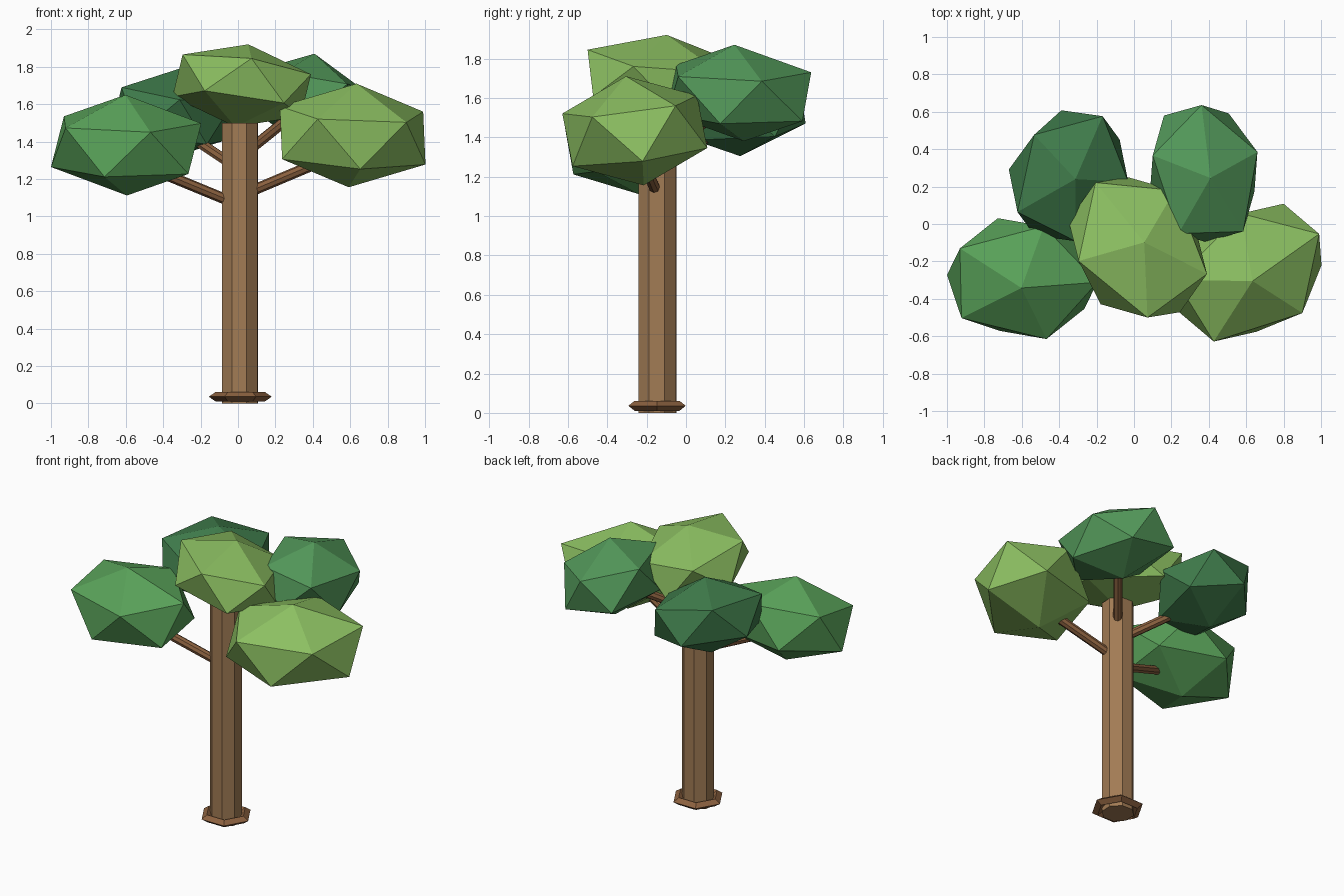
import bpy, bmesh, math
from mathutils import Vector, Matrix

if "Cube" in bpy.data.objects:
    bpy.data.objects.remove(bpy.data.objects["Cube"])


def material(name, rgb):
    m = bpy.data.materials.new(name)
    m.diffuse_color = (*rgb, 1)
    m.use_nodes = True
    m.node_tree.nodes["Principled BSDF"].inputs["Base Color"].default_value = m.diffuse_color
    return m


BARK = material("bark", (0.36, 0.20, 0.09))
ROOT = material("root_bark", (0.26, 0.12, 0.05))
LIGHT = material("leaf_light", (0.26, 0.52, 0.12))
MID = material("leaf_mid", (0.10, 0.36, 0.10))
DEEP = material("leaf_deep", (0.085, 0.31, 0.10))
DARK = material("leaf_dark", (0.05, 0.20, 0.07))


def finish(bm, name, mat):
    bmesh.ops.recalc_face_normals(bm, faces=bm.faces)
    me = bpy.data.meshes.new(name)
    bm.to_mesh(me)
    bm.free()
    me.materials.append(mat)
    ob = bpy.data.objects.new(name, me)
    bpy.context.collection.objects.link(ob)
    return ob


def columns(vecs):
    return Matrix([list(v) for v in vecs]).transposed()


def foliage(name, mat, centre, corners):
    """Icosahedron stretched so one face lands on the three given corners."""
    c = Vector(centre)
    bm = bmesh.new()
    bmesh.ops.create_icosphere(bm, subdivisions=1, radius=1)
    bm.faces.ensure_lookup_table()
    source = columns([v.co for v in bm.faces[0].verts])
    target = columns([Vector(p) - c for p in corners])
    m = target @ source.inverted()
    for v in bm.verts:
        v.co = m @ v.co + c
    finish(bm, name, mat)


def cylinder(name, mat, a, b, r, sides=8, turn=0.0):
    a, b = Vector(a), Vector(b)
    d = b - a
    bm = bmesh.new()
    bmesh.ops.create_cone(bm, cap_ends=True, segments=sides, radius1=r, radius2=r, depth=d.length)
    m = (Matrix.Translation((a + b) / 2) @ d.to_track_quat('Z', 'Y').to_matrix().to_4x4()
         @ Matrix.Rotation(turn, 4, 'Z'))
    bm.transform(m)
    finish(bm, name, mat)


# Trunk
bm = bmesh.new()
bmesh.ops.create_cone(bm, cap_ends=True, segments=8, radius1=0.103, radius2=0.103, depth=1.5)
bm.transform(Matrix.Translation((0.01, -0.145, 0.75)) @ Matrix.Rotation(math.radians(20.5), 4, 'Z'))
finish(bm, "trunk", BARK)

# Root ring around the foot of the trunk
bpy.ops.mesh.primitive_torus_add(major_segments=6, minor_segments=4, major_radius=0.132,
                                 minor_radius=0.036, location=(0.012, -0.147, 0.036))
ring = bpy.context.object
ring.name = "root_ring"
ring.scale.z = 0.7
ring.data.materials.append(ROOT)
for p in ring.data.polygons:
    p.use_smooth = False

# Branches from inside the trunk into each foliage clump
for name, z, end in [("branch_left", 1.06, (-0.50, -0.27, 1.27)),
                     ("branch_right", 1.11, (0.52, -0.24, 1.325)),
                     ("branch_back_left", 1.25, (-0.29, 0.19, 1.45)),
                     ("branch_back_right", 1.315, (0.29, 0.19, 1.54))]:
    cylinder(name, ROOT, (0.01, -0.145, z), end, 0.029)

# Foliage clumps: centre, then three corners of one upper face
foliage("foliage_left", MID, (-0.598, -0.292, 1.381),
        [(-0.602, -0.342, 1.65), (-0.922, -0.503, 1.473), (-0.468, -0.615, 1.45)])
foliage("foliage_right", LIGHT, (0.613, -0.26, 1.433),
        [(0.634, -0.305, 1.71), (0.99, -0.053, 1.56), (0.90, -0.476, 1.503)])
foliage("foliage_top", LIGHT, (0.02, -0.125, 1.70),
        [(0.055, -0.098, 1.92), (0.39, -0.267, 1.76), (0.072, -0.50, 1.845)])
foliage("foliage_back_left", DARK, (-0.35, 0.258, 1.547),
        [(-0.313, 0.24, 1.79), (-0.623, 0.064, 1.69), (-0.312, -0.092, 1.624)])
foliage("foliage_back_right", DEEP, (0.372, 0.27, 1.625),
        [(0.409, 0.246, 1.87), (0.66, 0.385, 1.685), (0.361, 0.636, 1.73)])
